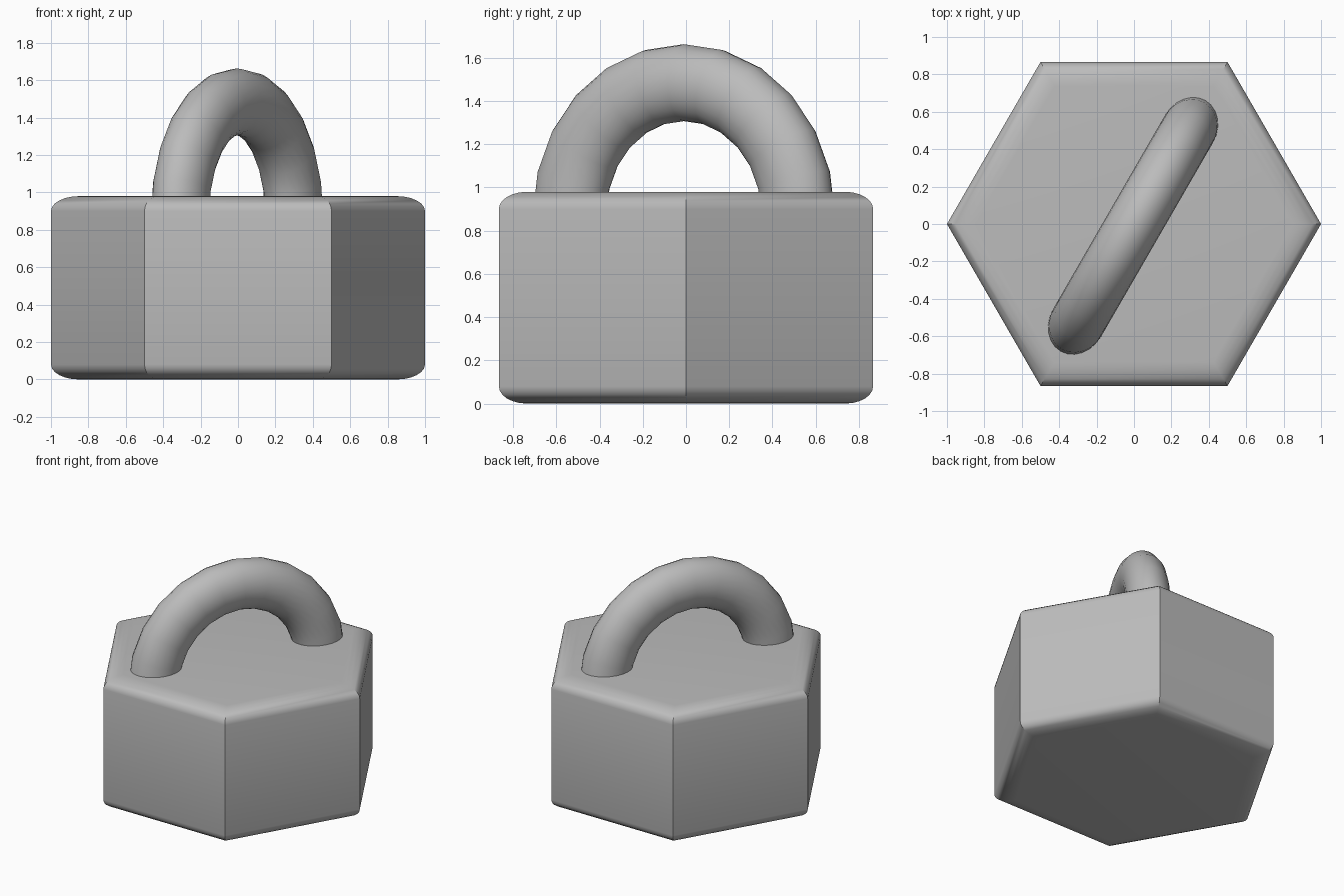
import bpy, bmesh, math
from mathutils import Vector

if "Cube" in bpy.data.objects:
    bpy.data.objects.remove(bpy.data.objects["Cube"])

grey = bpy.data.materials.new("mid grey")
grey.diffuse_color = (0.5, 0.5, 0.5, 1)
grey.use_nodes = True
grey.node_tree.nodes["Principled BSDF"].inputs["Base Color"].default_value = grey.diffuse_color


def skin(name, rings, caps=True):
    """Join a list of closed point rings into one smooth-shaded object."""
    bm = bmesh.new()
    loops = [[bm.verts.new(p) for p in ring] for ring in rings]
    n = len(loops[0])
    for a, b in zip(loops, loops[1:]):
        for i in range(n):
            j = (i + 1) % n
            bm.faces.new((a[i], a[j], b[j], b[i]))
    if caps:
        bm.faces.new(loops[0])
        bm.faces.new(loops[-1])
    bmesh.ops.recalc_face_normals(bm, faces=bm.faces)
    mesh = bpy.data.meshes.new(name)
    bm.to_mesh(mesh)
    bm.free()
    mesh.materials.append(grey)
    obj = bpy.data.objects.new(name, mesh)
    bpy.context.collection.objects.link(obj)
    bpy.ops.object.select_all(action='DESELECT')
    obj.select_set(True)
    bpy.context.view_layer.objects.active = obj
    bpy.ops.object.shade_smooth_by_angle(angle=math.radians(30))
    return obj


# Hexagonal body with rounded top and bottom rims
HEIGHT, RIM_IN, RIM_UP, STEPS = 0.98, 0.15, 0.08, 6
quarter = [math.pi / 2 * i / STEPS for i in range(STEPS + 1)]
low = [(1 - RIM_IN * (1 - math.sin(t)), RIM_UP * (1 - math.cos(t))) for t in quarter]
profile = low + [(r, HEIGHT - z) for r, z in reversed(low)]
skin("body", [[(r * math.cos(k * math.pi / 3), r * math.sin(k * math.pi / 3), z)
               for k in range(6)] for r, z in profile])

# Arched handle on the diagonal, oval in section, sunk slightly into the body
ARC, THICK, WIDE = 0.61, 0.178, 0.148
along = Vector((0.5, math.sqrt(3) / 2, 0))
across = Vector((math.sqrt(3) / 2, -0.5, 0))
centre = Vector((-0.005, -0.01, 0.875))
rings = []
for s in range(13):
    t = math.pi * s / 12
    out = along * math.cos(t) + Vector((0, 0, math.sin(t)))
    rings.append([centre + out * (ARC + THICK * math.cos(p)) + across * (WIDE * math.sin(p))
                  for p in (math.tau * i / 24 for i in range(24))])
skin("handle", rings)
